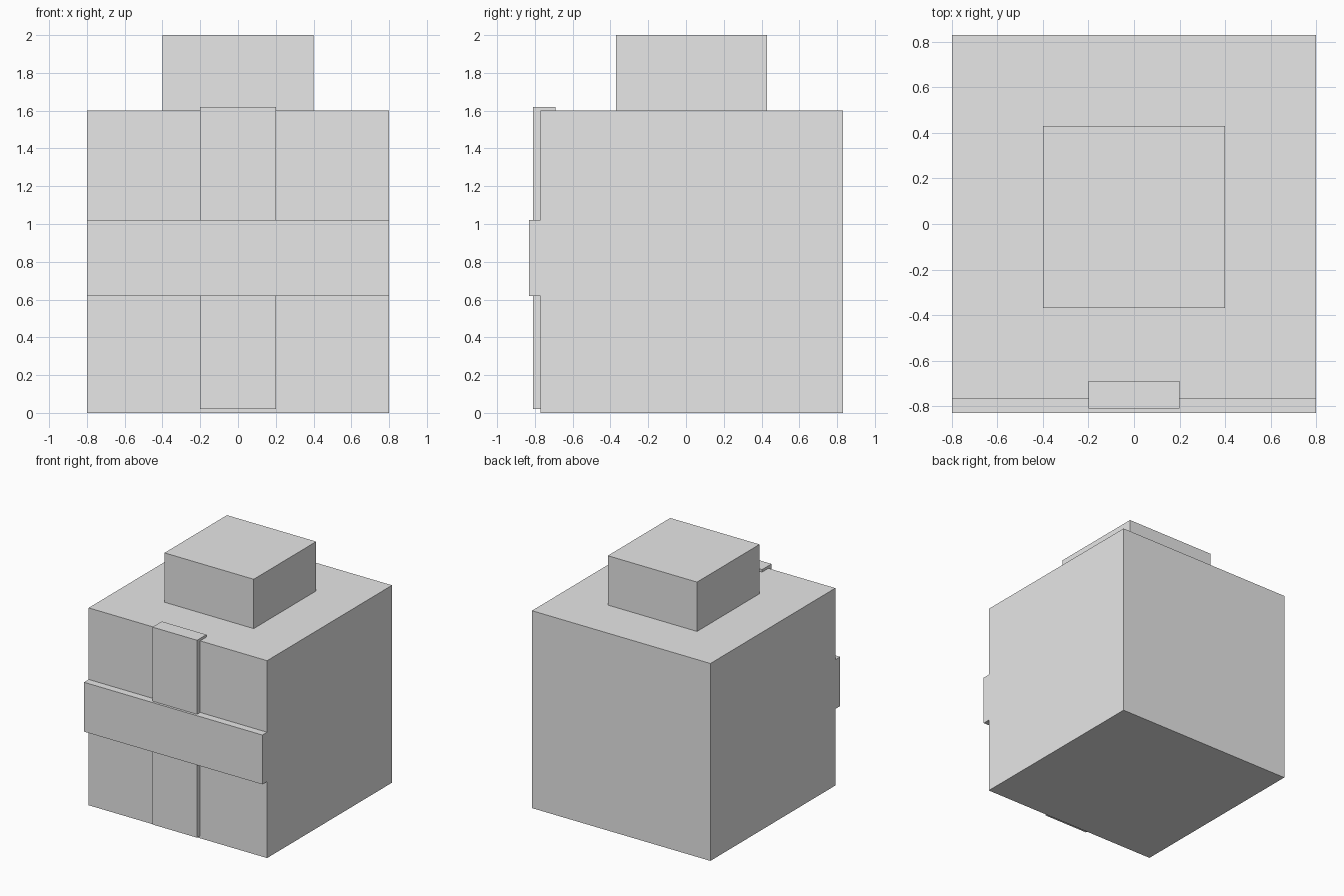
import bpy
import bmesh
from mathutils import Matrix, Vector

default_cube = bpy.data.objects.get("Cube")
if default_cube:
    bpy.data.objects.remove(default_cube, do_unlink=True)

# Single flat colour
GREY = (0.8, 0.8, 0.8, 1.0)
grey = bpy.data.materials.new("light grey")
grey.use_nodes = True
grey.diffuse_color = GREY
grey.node_tree.nodes["Principled BSDF"].inputs["Base Color"].default_value = GREY


def box(name, low, high):
    """Add a box spanning two opposite corners."""
    low, high = Vector(low), Vector(high)
    bm = bmesh.new()
    bmesh.ops.create_cube(bm, size=1, matrix=Matrix.Translation((low + high) / 2)
                          @ Matrix.Diagonal((*(high - low), 1)))
    mesh = bpy.data.meshes.new(name)
    bm.to_mesh(mesh)
    bm.free()
    mesh.materials.append(grey)
    obj = bpy.data.objects.new(name, mesh)
    bpy.context.collection.objects.link(obj)
    return obj


# Main cube and the smaller block on top
box("body", (-0.8, -0.77, 0), (0.8, 0.83, 1.6))
box("top_block", (-0.4, -0.37, 1.6), (0.4, 0.43, 2))

# Crossed bands on the front; the upright one pokes above the lid
box("upright_band", (-0.2, -0.81, 0.02), (0.2, -0.69, 1.62))
box("cross_band", (-0.8, -0.83, 0.62), (0.8, -0.71, 1.02))
